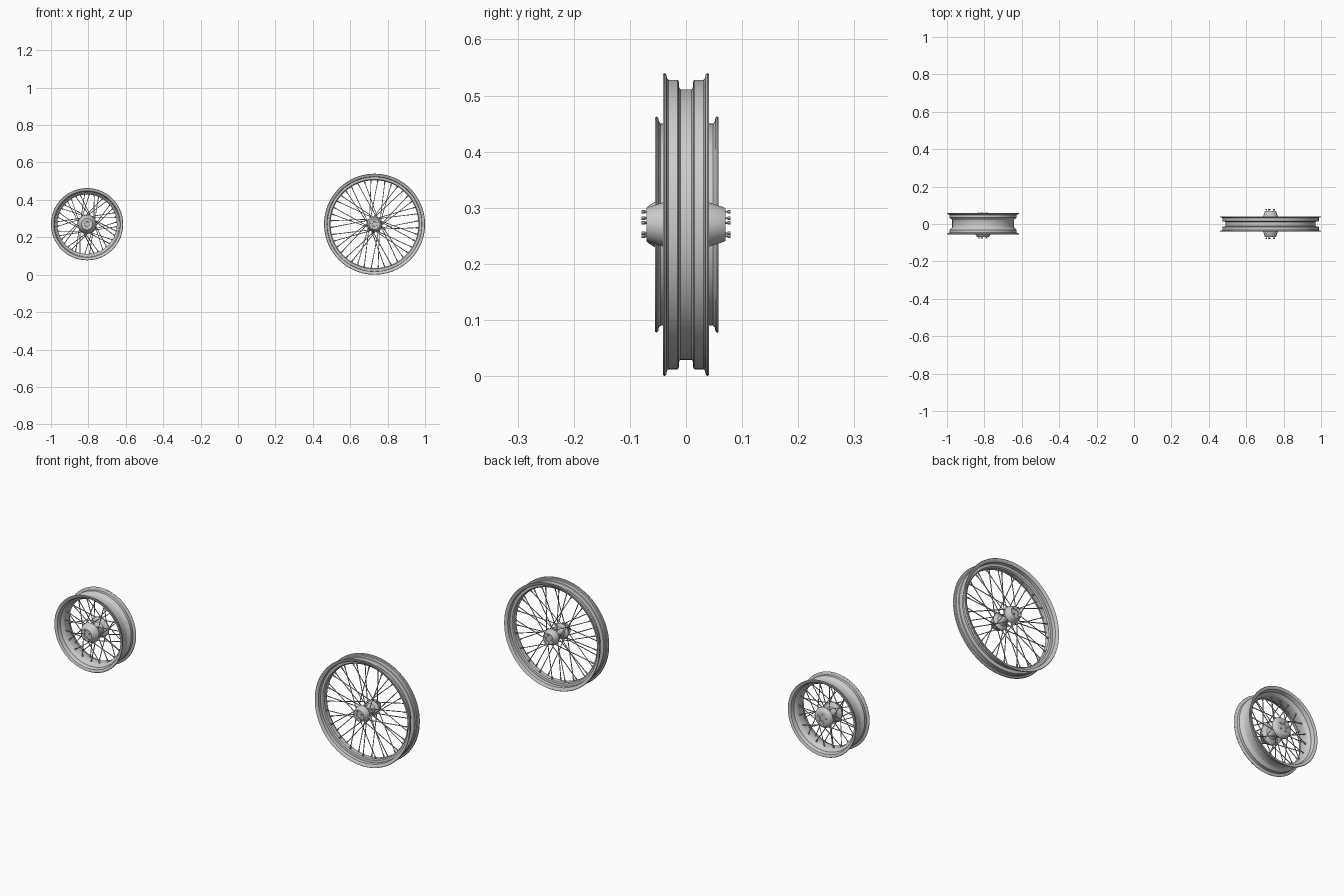
import bpy, bmesh, math
from mathutils import Vector

cube = bpy.data.objects.get("Cube")
if cube:
    bpy.data.objects.remove(cube)

metal = bpy.data.materials.new("light_grey_metal")
metal.use_nodes = True
grey = (0.6, 0.6, 0.6, 1)
metal.diffuse_color = grey
metal.node_tree.nodes["Principled BSDF"].inputs["Base Color"].default_value = grey


def finish(bm, name, centre):
    bmesh.ops.recalc_face_normals(bm, faces=bm.faces)
    mesh = bpy.data.meshes.new(name)
    bm.to_mesh(mesh)
    bm.free()
    mesh.materials.append(metal)
    obj = bpy.data.objects.new(name, mesh)
    obj.location = centre
    bpy.context.collection.objects.link(obj)
    bpy.ops.object.select_all(action="DESELECT")
    obj.select_set(True)
    bpy.context.view_layer.objects.active = obj
    bpy.ops.object.shade_smooth_by_angle(angle=math.radians(35))


def lathe(name, profile, centre, closed, steps=80):
    """Turn a (radius, y) profile about the axle."""
    bm = bmesh.new()
    verts = [bm.verts.new((r, y, 0)) for r, y in profile]
    edges = [bm.edges.new(pair) for pair in zip(verts, verts[1:])]
    if closed:
        edges.append(bm.edges.new((verts[-1], verts[0])))
    bmesh.ops.spin(bm, geom=verts + edges, cent=(0, 0, 0), axis=(0, 1, 0),
                   angle=math.tau, steps=steps)
    bmesh.ops.remove_doubles(bm, verts=bm.verts, dist=0.00005)
    finish(bm, name, centre)


def polar(r, angle, y):
    return Vector((r * math.cos(angle), y, r * math.sin(angle)))


def rod(bm, a, b, radius, sides=6):
    d = b - a
    new = bmesh.ops.create_cone(bm, cap_ends=True, segments=sides, radius1=radius,
                                radius2=radius, depth=d.length)["verts"]
    turn = Vector((0, 0, 1)).rotation_difference(d)
    bmesh.ops.rotate(bm, verts=new, cent=(0, 0, 0), matrix=turn.to_matrix())
    bmesh.ops.translate(bm, verts=new, vec=(a + b) / 2)


def spokes(name, centre, hub_r, hub_y, rim_r, rim_y, sweep, count=20):
    """Two sides of crossed spokes, with a nipple where each meets the rim."""
    bm = bmesh.new()
    for side in (-1, 1):
        for k in range(count):
            a = math.tau * (k + 0.25 * side) / count
            lean = sweep if k % 2 else -sweep
            start = polar(hub_r, a + lean, side * hub_y)
            end = polar(rim_r, a, side * rim_y)
            rod(bm, start, end, 0.0021)
            rod(bm, end.lerp(start, 0.08), end, 0.0036)
    finish(bm, name, centre)


def bolts(name, centre, ends, ring=0.023, count=5):
    bm = bmesh.new()
    for y in ends:
        out = math.copysign(1, y)
        for k in range(count):
            a = math.tau * k / count + 0.5
            tip = polar(ring, a, y)
            rod(bm, tip - Vector((0, 0.014 * out, 0)), tip, 0.0015)
            rod(bm, tip - Vector((0, 0.005 * out, 0)), tip, 0.003, 8)
    finish(bm, name, centre)


def mirrored(half):
    return half + [(r, -y) for r, y in reversed(half)]


# Large narrow wheel
big = (0.73, 0, 0.27)
lathe("large_rim", mirrored([
    (0.241, 0.010), (0.244, 0.012), (0.256, 0.013), (0.258, 0.015), (0.258, 0.031),
    (0.261, 0.034), (0.267, 0.035), (0.270, 0.038), (0.268, 0.041), (0.264, 0.040),
    (0.257, 0.037), (0.253, 0.034), (0.252, 0.017), (0.240, 0.016), (0.235, 0.011)]),
    big, True)
lathe("large_hub", mirrored([
    (0, 0.066), (0.013, 0.066), (0.014, 0.069), (0.029, 0.070), (0.031, 0.067),
    (0.039, 0.042), (0.040, 0.037), (0.036, 0.034), (0.024, 0.028), (0.019, 0.018)]),
    big, False, 48)
spokes("large_spokes", big, 0.036, 0.038, 0.238, 0.008, 0.75)
bolts("large_hub_bolts", big, (-0.079, 0.079))

# Small wide wheel
small = (-0.807, 0.0015, 0.27)
lathe("small_rim", mirrored([
    (0.165, 0.018), (0.167, 0.022), (0.177, 0.030), (0.180, 0.033), (0.180, 0.047),
    (0.184, 0.050), (0.190, 0.051), (0.193, 0.054), (0.191, 0.0565), (0.186, 0.056),
    (0.178, 0.052), (0.175, 0.046), (0.173, 0.034), (0.163, 0.026), (0.159, 0.018)]),
    small, True)
lathe("small_hub", [
    (0, -0.068), (0.013, -0.068), (0.014, -0.071), (0.030, -0.072), (0.033, -0.069),
    (0.048, -0.045), (0.050, -0.039), (0.046, -0.034), (0.029, -0.026), (0.024, -0.015),
    (0.024, 0.015), (0.029, 0.026), (0.046, 0.032), (0.051, 0.036), (0.050, 0.042),
    (0.040, 0.053), (0.036, 0.055), (0.014, 0.055), (0.013, 0.052), (0, 0.052)],
    small, False, 48)
spokes("small_spokes", small, 0.046, 0.037, 0.162, 0.014, 0.7)
bolts("small_hub_bolts", small, (-0.079, 0.060))
